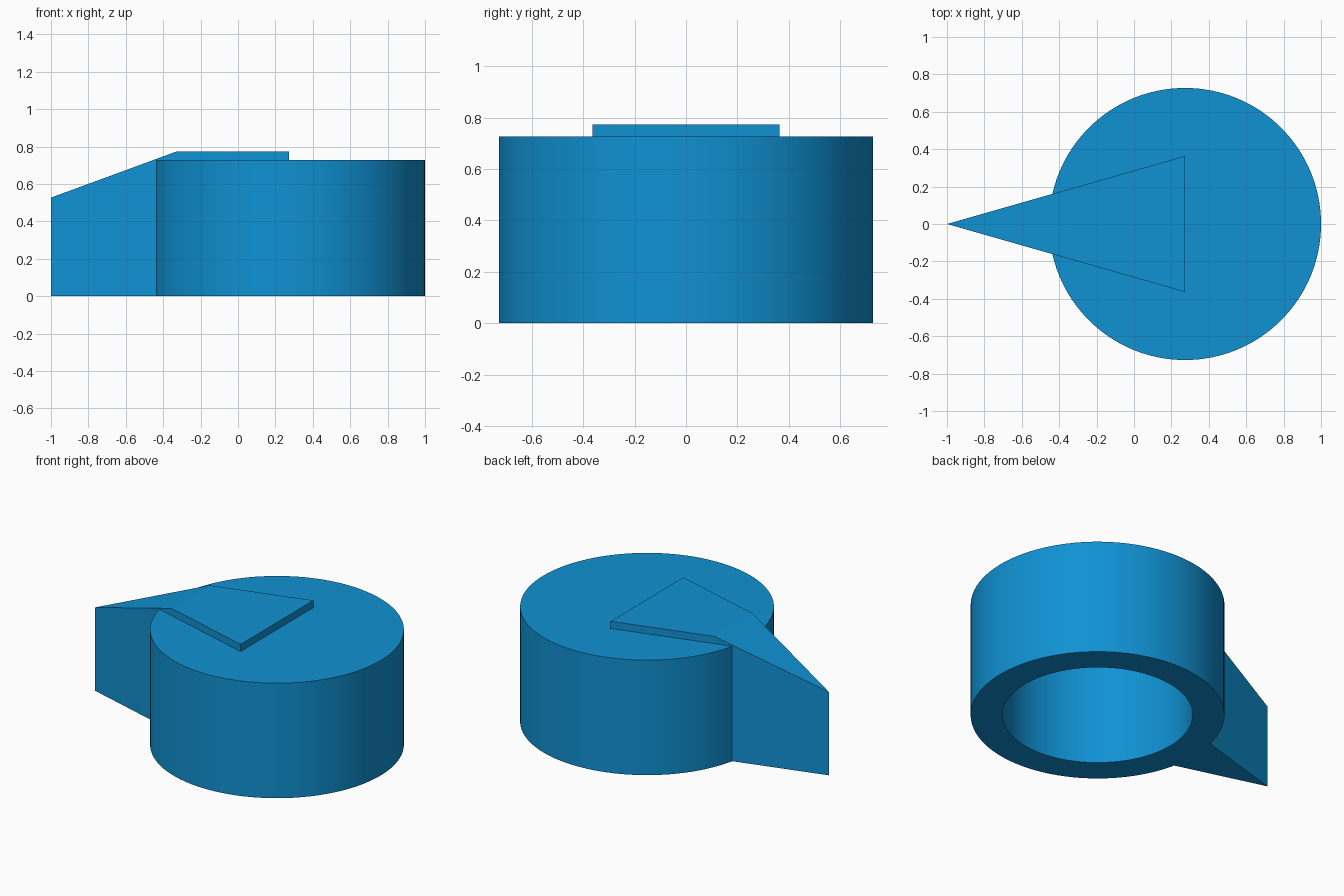
import bpy, bmesh, math
from mathutils import Matrix

if "Cube" in bpy.data.objects:
    bpy.data.objects.remove(bpy.data.objects["Cube"])

U = 2 / 44            # design unit: the knob is 44 units long
CX = 1 - 16 * U       # axis of the round body

blue = bpy.data.materials.new("knob_blue")
blue.diffuse_color = (0.005, 0.285, 0.65, 1)
blue.use_nodes = True
blue.node_tree.nodes["Principled BSDF"].inputs["Base Color"].default_value = blue.diffuse_color


def add_object(name, bm):
    bmesh.ops.recalc_face_normals(bm, faces=bm.faces)
    mesh = bpy.data.meshes.new(name)
    bm.to_mesh(mesh)
    bm.free()
    mesh.materials.append(blue)
    obj = bpy.data.objects.new(name, mesh)
    bpy.context.collection.objects.link(obj)
    return obj


def cylinder(name, radius, z0, z1):
    bm = bmesh.new()
    bmesh.ops.create_cone(bm, cap_ends=True, segments=128, radius1=radius,
                          radius2=radius, depth=z1 - z0,
                          matrix=Matrix.Translation((CX, 0, (z0 + z1) / 2)))
    return add_object(name, bm)


def combine(target, other, operation):
    bpy.context.view_layer.objects.active = target
    mod = target.modifiers.new(operation, 'BOOLEAN')
    mod.operation, mod.object, mod.solver = operation, other, 'EXACT'
    bpy.ops.object.modifier_apply(modifier=mod.name)
    bpy.data.objects.remove(other)


# Round body
knob = cylinder("pointer_knob", 16 * U, 0, 16 * U)

# Triangular pointer, extruded upwards
bm = bmesh.new()
outline = [(-1, 0), (CX, -8 * U), (CX, 8 * U)]
base = bm.faces.new([bm.verts.new((x, y, 0)) for x, y in outline])
ext = bmesh.ops.extrude_face_region(bm, geom=[base])
top = [v for v in ext["geom"] if isinstance(v, bmesh.types.BMVert)]
bmesh.ops.translate(bm, verts=top, vec=(0, 0, 17 * U))
bmesh.ops.recalc_face_normals(bm, faces=bm.faces)

# Slope the top down towards the tip
slope = (0.775 - 0.527) / (1 - 0.325)
cut = bmesh.ops.bisect_plane(bm, geom=bm.verts[:] + bm.edges[:] + bm.faces[:],
                             plane_co=(-1, 0, 0.527), plane_no=(-slope, 0, 1),
                             clear_outer=True)
rim = [e for e in cut["geom_cut"] if isinstance(e, bmesh.types.BMEdge)]
bmesh.ops.holes_fill(bm, edges=[e for e in bm.edges if e.is_boundary])
pointer = add_object("pointer", bm)
combine(knob, pointer, 'UNION')

# Hollow underside
combine(knob, cylinder("bore_cutter", 12 * U, -0.2, 14 * U), 'DIFFERENCE')

# Smooth round walls, sharp rims
bpy.ops.object.select_all(action='DESELECT')
knob.select_set(True)
bpy.context.view_layer.objects.active = knob
bpy.ops.object.shade_smooth_by_angle(angle=math.radians(15))
